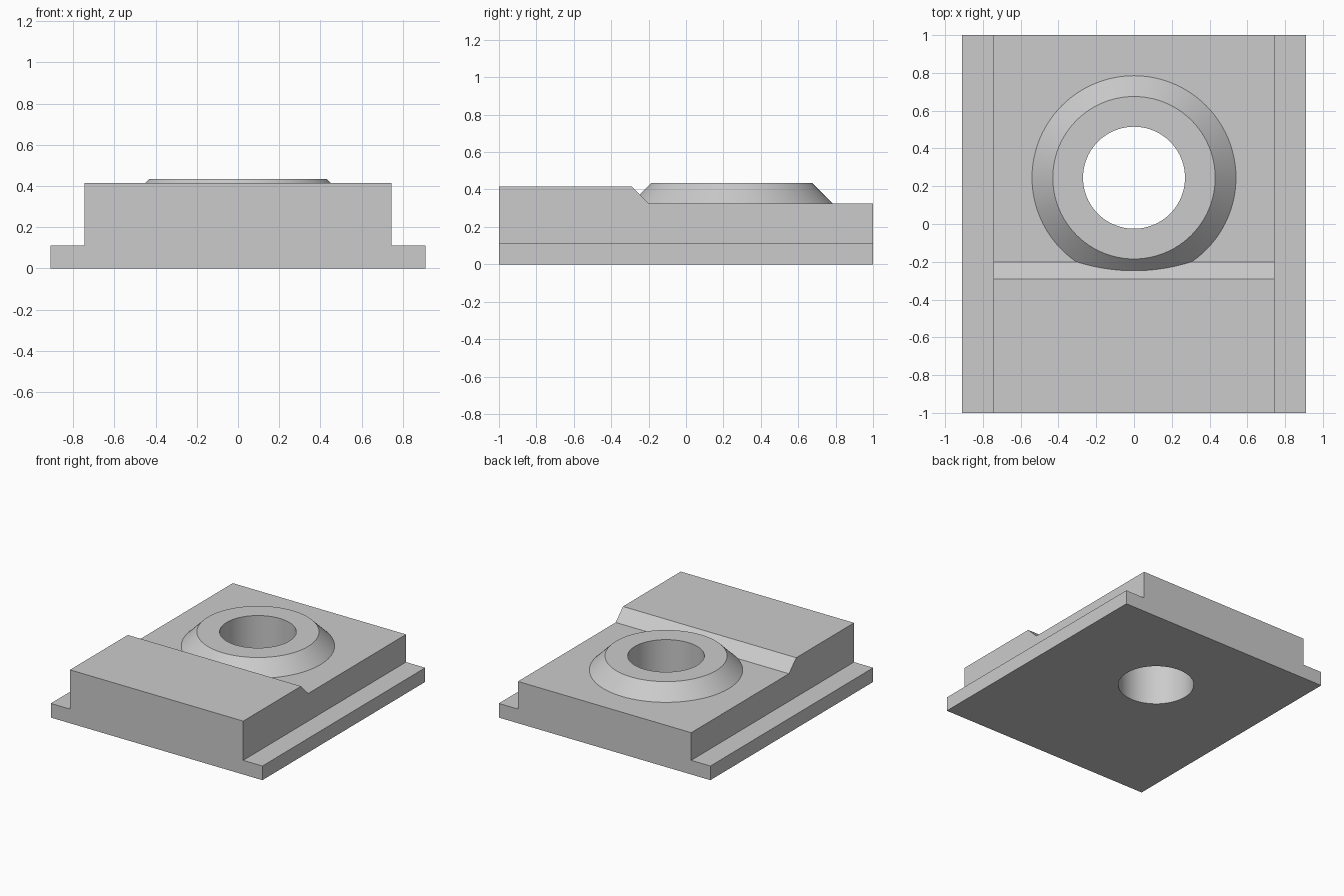
import bpy, bmesh, math
from mathutils import Vector

cube = bpy.data.objects.get("Cube")
if cube:
    bpy.data.objects.remove(cube, do_unlink=True)

grey = bpy.data.materials.new("plain_grey")
grey.use_nodes = True
colour = (0.6, 0.6, 0.6, 1)
grey.diffuse_color = colour
grey.node_tree.nodes["Principled BSDF"].inputs["Base Color"].default_value = colour


def finish(name, bm):
    bmesh.ops.recalc_face_normals(bm, faces=bm.faces)
    mesh = bpy.data.meshes.new(name)
    bm.to_mesh(mesh)
    bm.free()
    mesh.materials.append(grey)
    obj = bpy.data.objects.new(name, mesh)
    bpy.context.collection.objects.link(obj)
    return obj


def extrude(name, points, offset):
    bm = bmesh.new()
    face = bm.faces.new([bm.verts.new(p) for p in points])
    result = bmesh.ops.extrude_face_region(bm, geom=[face])
    verts = [v for v in result["geom"] if isinstance(v, bmesh.types.BMVert)]
    bmesh.ops.translate(bm, verts=verts, vec=Vector(offset))
    return finish(name, bm)


def lathe(name, profile, y, sides=96):
    bm = bmesh.new()
    rings = [[bm.verts.new((r * math.cos(math.tau * i / sides),
                            y + r * math.sin(math.tau * i / sides), z))
              for i in range(sides)] for r, z in profile]
    for low, high in zip(rings, rings[1:]):
        for i in range(sides):
            j = (i + 1) % sides
            bm.faces.new((low[i], low[j], high[j], high[i]))
    bm.faces.new(rings[0])
    bm.faces.new(rings[-1])
    return finish(name, bm)


def combine(target, tool, operation):
    mod = target.modifiers.new(tool.name, "BOOLEAN")
    mod.operation = operation
    mod.solver = "EXACT"
    mod.object = tool
    bpy.context.view_layer.objects.active = target
    bpy.ops.object.modifier_apply(modifier=mod.name)
    bpy.data.objects.remove(tool, do_unlink=True)


# Block with a side flange, extruded front to back
W, B, FLANGE, TOP, DECK = 0.91, 0.745, 0.11, 0.415, 0.325
half = [(W, 0), (W, FLANGE), (B, FLANGE), (B, TOP)]
section = half + [(-x, z) for x, z in reversed(half)]
block = extrude("flanged_block", [(x, -1, z) for x, z in section], (0, 2, 0))

# Lowered rear deck with a sloped step
step = [(-0.2, DECK), (1.2, DECK), (1.2, 0.6), (-0.475, 0.6)]
combine(block, extrude("deck_cutter", [(-1, y, z) for y, z in step], (2, 0, 0)),
        "DIFFERENCE")

# Tapered boss and through hole
CENTRE = 0.245
boss = [(0.54, 0.2), (0.54, DECK), (0.43, 0.435)]
combine(block, lathe("boss", boss, CENTRE), "UNION")
combine(block, lathe("hole_cutter", [(0.27, -0.2), (0.27, 0.7)], CENTRE), "DIFFERENCE")

bpy.ops.object.select_all(action="DESELECT")
block.select_set(True)
bpy.context.view_layer.objects.active = block
bpy.ops.object.shade_smooth_by_angle(angle=math.radians(30))
